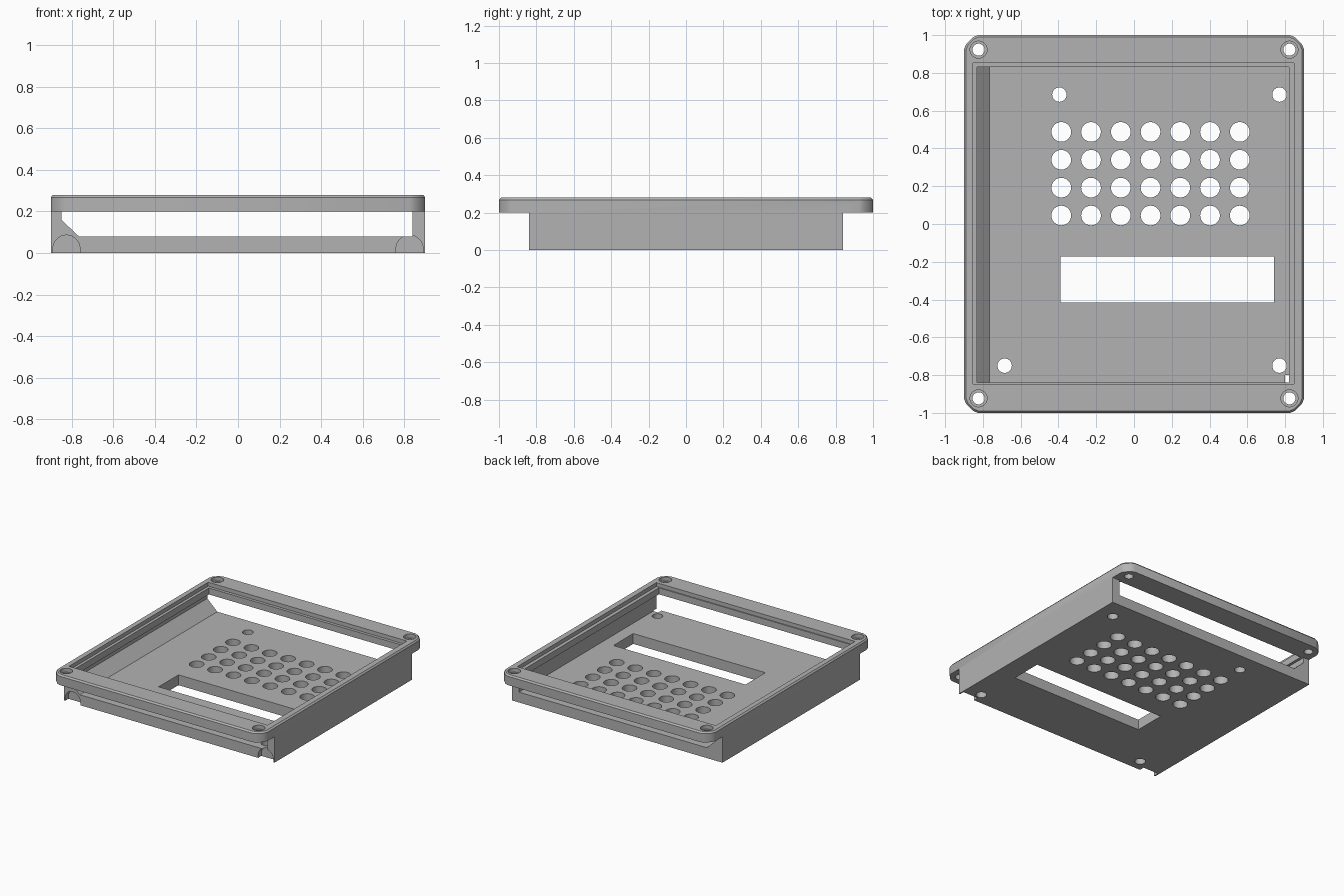
import bpy, bmesh, math
from mathutils import Vector

if "Cube" in bpy.data.objects:
    bpy.data.objects.remove(bpy.data.objects["Cube"])

grey = bpy.data.materials.new("plain_grey")
grey.diffuse_color = (0.45, 0.45, 0.45, 1)
grey.use_nodes = True
grey.node_tree.nodes["Principled BSDF"].inputs["Base Color"].default_value = grey.diffuse_color


def finish(name, bm):
    bmesh.ops.recalc_face_normals(bm, faces=bm.faces)
    me = bpy.data.meshes.new(name)
    bm.to_mesh(me)
    bm.free()
    me.materials.append(grey)
    ob = bpy.data.objects.new(name, me)
    bpy.context.collection.objects.link(ob)
    return ob


def loft(name, rings):
    """Closed solid through rings of equal point count."""
    bm = bmesh.new()
    vs = [[bm.verts.new(p) for p in r] for r in rings]
    n = len(vs[0])
    for a, b in zip(vs, vs[1:]):
        for i in range(n):
            bm.faces.new((a[i], a[(i + 1) % n], b[(i + 1) % n], b[i]))
    bm.faces.new(vs[0])
    bm.faces.new(vs[-1])
    return finish(name, bm)


def box(name, x0, x1, y0, y1, z0, z1):
    r = [(x0, y0), (x1, y0), (x1, y1), (x0, y1)]
    return loft(name, [[(x, y, z) for x, y in r] for z in (z0, z1)])


def cylinder(name, x, y, r, z0, z1, n=40):
    c = [(x + r * math.cos(math.tau * i / n), y + r * math.sin(math.tau * i / n)) for i in range(n)]
    return loft(name, [[(px, py, z) for px, py in c] for z in (z0, z1)])


def cut_corners(poly, d):
    out = []
    for i, p in enumerate(poly):
        for q in (poly[i - 1], poly[(i + 1) % len(poly)]):
            out.append(p + (q - p).normalized() * d)
    return out


def outline(inset):
    x, y = 0.9 - inset, 1 - inset
    poly = [Vector(p) for p in ((-x, -y), (x, -y), (x, y), (-x, y))]
    return cut_corners(cut_corners(poly, 0.058 - inset * 0.6), 0.016)


def boolean(target, other, op):
    m = target.modifiers.new(op.lower(), 'BOOLEAN')
    m.operation, m.solver, m.object = op, 'EXACT', other
    bpy.context.view_layer.objects.active = target
    bpy.ops.object.modifier_apply(modifier=m.name)
    bpy.data.objects.remove(other)


# tray: floor, two side walls and the sloped fillet along the left wall
profile = [(-0.9, 0), (0.9, 0), (0.9, 0.2), (0.84, 0.2), (0.84, 0.08),
           (-0.765, 0.08), (-0.85, 0.16), (-0.85, 0.2), (-0.9, 0.2)]
case = loft("tray_case", [[(x, y, z) for x, z in profile] for y in (-0.84, 0.84)])

# rim with clipped corners, chamfered top edge and stepped opening
rim = loft("rim", [[(p.x, p.y, z) for p in outline(i)]
                   for i, z in ((0, 0.2), (0, 0.268), (0.01, 0.28))])
boolean(rim, box("opening", -0.83, 0.82, -0.84, 0.83, 0.1, 0.4), 'DIFFERENCE')
boolean(rim, box("lid_step", -0.852, 0.847, -0.848, 0.853, 0.25, 0.4), 'DIFFERENCE')

# counterbored corner screw holes
for sx in (-1, 1):
    for sy in (-1, 1):
        x, y = 0.823 * sx, 0.923 * sy
        boolean(rim, cylinder("screw_hole", x, y, 0.032, 0.1, 0.4), 'DIFFERENCE')
        boolean(rim, cylinder("screw_seat", x, y, 0.045, 0.25, 0.4), 'DIFFERENCE')

# floor openings: hole grid, mounting holes and long window
for i in range(7):
    for j in range(4):
        boolean(case, cylinder("grid_hole", -0.385 + 0.1575 * i, 0.045 + 0.1475 * j,
                               0.052, -0.1, 0.13), 'DIFFERENCE')
for x, y in ((-0.395, 0.685), (0.77, 0.685), (-0.685, -0.75), (0.77, -0.75)):
    boolean(case, cylinder("mount_hole", x, y, 0.038, -0.1, 0.13), 'DIFFERENCE')
boolean(case, box("window", -0.388, 0.742, -0.415, -0.173, -0.1, 0.13), 'DIFFERENCE')

# arched reliefs in the two front corners
arch = [(0.065 * math.cos(math.pi * i / 20), 0.021 + 0.065 * math.sin(math.pi * i / 20))
        for i in range(21)] + [(-0.065, -0.1), (0.065, -0.1)]
for sx in (-1, 1):
    boolean(case, loft("arch", [[(0.825 * sx + x, y, z) for x, z in arch]
                                for y in (-0.9, -0.8)]), 'DIFFERENCE')

# join the rim to the tray
boolean(case, rim, 'UNION')
bpy.ops.object.select_all(action='DESELECT')
case.select_set(True)
bpy.context.view_layer.objects.active = case
bpy.ops.object.shade_smooth_by_angle(angle=math.radians(30))
